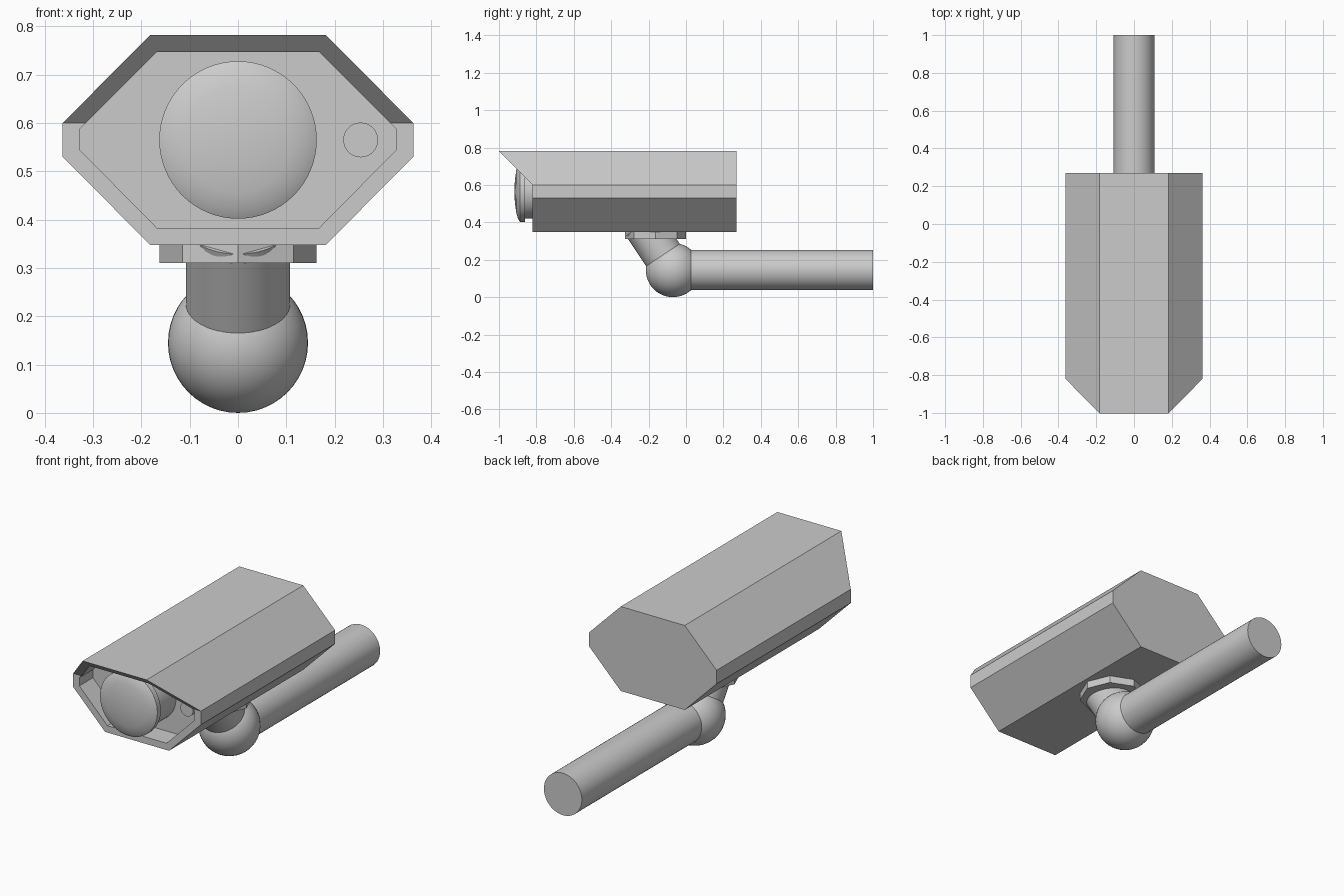
import bpy, bmesh, math
from mathutils import Vector

cube = bpy.data.objects.get("Cube")
if cube:
    bpy.data.objects.remove(cube, do_unlink=True)

GREY = (0.6, 0.6, 0.6, 1)
mat = bpy.data.materials.new("light grey")
mat.use_nodes = True
mat.diffuse_color = GREY
mat.node_tree.nodes["Principled BSDF"].inputs["Base Color"].default_value = GREY


def finish(name, bm, smooth=False):
    bmesh.ops.remove_doubles(bm, verts=bm.verts, dist=1e-5)
    bmesh.ops.recalc_face_normals(bm, faces=bm.faces)
    mesh = bpy.data.meshes.new(name)
    bm.to_mesh(mesh)
    bm.free()
    mesh.materials.append(mat)
    obj = bpy.data.objects.new(name, mesh)
    bpy.context.collection.objects.link(obj)
    if smooth:
        bpy.ops.object.select_all(action="DESELECT")
        obj.select_set(True)
        bpy.context.view_layer.objects.active = obj
        bpy.ops.object.shade_smooth_by_angle(angle=math.radians(30))
    return obj


def lathe(name, origin, axis, profile, sides=48, smooth=True):
    """Turn (radius, distance) points about an axis and close both ends."""
    bm = bmesh.new()
    turn = Vector(axis).to_track_quat("Z", "Y")
    rings = []
    for r, d in profile:
        rings.append([bm.verts.new(Vector(origin) + turn @ Vector(
            (r * math.cos(math.tau * i / sides), r * math.sin(math.tau * i / sides), d)))
            for i in range(sides)])
    for a, b in zip(rings, rings[1:]):
        for i in range(sides):
            j = (i + 1) % sides
            bm.faces.new((a[i], a[j], b[j], b[i]))
    for ring, (r, d) in ((rings[0], profile[0]), (rings[-1], profile[-1])):
        if r > 0:
            bm.faces.new(ring)
    return finish(name, bm, smooth)


# Housing: hexagonal shell with a sloping visor and a recessed front
FRONT, BACK, RECESS, BROW = -0.82, 0.27, -0.71, 0.60
outer = [(.182, .782), (.363, BROW), (.363, BROW), (.363, .53), (.182, .348)]
inner = [(.168, .747), (.315, BROW), (.328, .587), (.328, .545), (.168, .383)]


def front_y(z):
    return FRONT - max(0, z - BROW)


bm = bmesh.new()


def ring(half, y_of):
    loop = half + [(-x, z) for x, z in reversed(half)]
    return [bm.verts.new((x, y_of(z), z)) for x, z in loop]


loops = [ring(outer, lambda z: BACK), ring(outer, front_y),
         ring(inner, front_y), ring(inner, lambda z: RECESS)]
for a, b in zip(loops, loops[1:]):
    for i in range(len(a)):
        j = (i + 1) % len(a)
        bm.faces.new((a[i], a[j], b[j], b[i]))
bm.faces.new(loops[0])
bm.faces.new(loops[-1])
finish("housing", bm)

# Lens barrel with a wider rim and domed glass, and a small sensor beside it
lathe("lens", (0, RECESS, .565), (0, -1, 0),
      [(.145, 0), (.145, .15), (.163, .15), (.163, .178), (.145, .189),
       (.11, .198), (.06, .205), (0, .208)], 64)
lathe("sensor", (.254, RECESS, .565), (0, -1, 0), [(.036, 0), (.036, .07)], 32)

# Octagonal mounting plate under the housing
lathe("mount_plate", (0, -.163, .31), (0, 0, 1), [(.163, 0), (.163, .039)], 8, False)

# Ball joint, slanted neck and wall pipe
BALL = Vector((0, -.07, .145))
steps = 24
lathe("ball_joint", BALL, (0, 0, 1),
      [(.145 * math.sin(math.pi * i / steps), -.145 * math.cos(math.pi * i / steps))
       for i in range(steps + 1)])
lathe("neck", BALL, (0, -.555, .832), [(.108, .05), (.108, .293)])
lathe("wall_pipe", BALL, (0, 1, 0), [(.108, .05), (.108, 1.07)])
